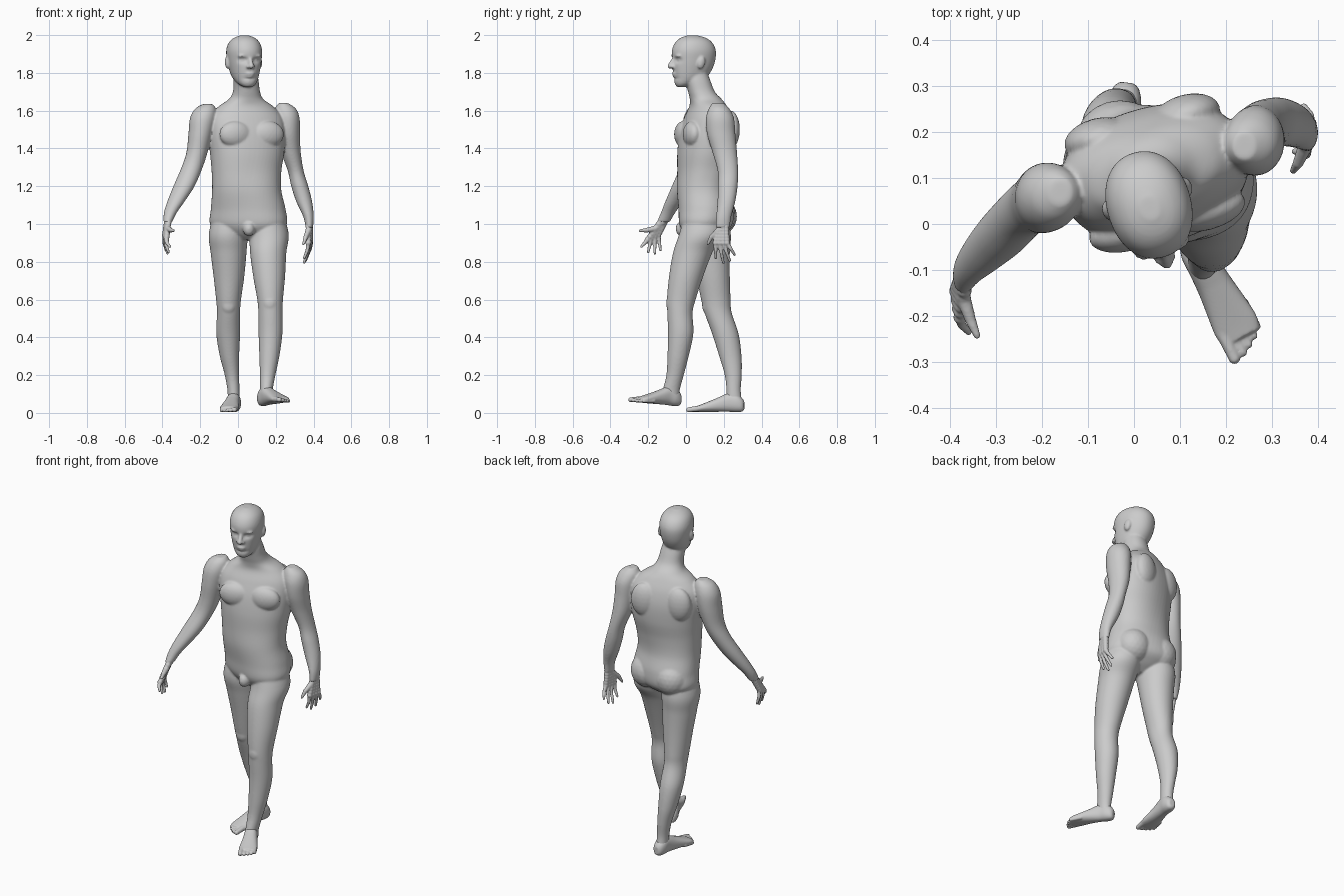
import bpy, bmesh
from math import sin, cos, pi, radians, exp, copysign
from mathutils import Matrix, Vector


def spline(a, b, c, d, t):
    return [0.5 * (2*q + (r - p)*t + (2*p - 5*q + 4*r - s)*t*t + (3*q - p - 3*r + s)*t**3)
            for p, q, r, s in zip(a, b, c, d)]


def loft(bm, secs, mat=Matrix(), power=2.0, seg=56, steps=6):
    """Closed skin through ellipses (along, cx, cy, rx, ry[, yaw])."""
    secs = [tuple(s) + (0,) * (6 - len(s)) for s in secs]
    dense = []
    for i in range(len(secs) - 1):
        q = [secs[max(i-1, 0)], secs[i], secs[i+1], secs[min(i+2, len(secs)-1)]]
        dense += [spline(*q, k / steps) for k in range(steps)]
    dense.append(secs[-1])
    rings, e = [], 2 / power
    for z, cx, cy, rx, ry, yaw in dense:
        ring, w = [], radians(yaw)
        for k in range(seg):
            c, s = cos(2*pi*k/seg), sin(2*pi*k/seg)
            x, y = rx * copysign(abs(c)**e, c), ry * copysign(abs(s)**e, s)
            p = Vector((cx + x*cos(w) - y*sin(w), cy + x*sin(w) + y*cos(w), z))
            ring.append(bm.verts.new(mat @ p))
        rings.append(ring)
    for a, b in zip(rings, rings[1:]):
        for k in range(seg):
            bm.faces.new((a[k], a[(k+1) % seg], b[(k+1) % seg], b[k]))
    bm.faces.new(rings[0])
    bm.faces.new(rings[-1])
    return [v for r in rings for v in r]


def ball(bm, pos, size, mat=Matrix(), rot=0, axis='X'):
    m = (mat @ Matrix.Translation(pos) @ Matrix.Rotation(radians(rot), 4, axis)
         @ Matrix.Diagonal((*size, 1)))
    bmesh.ops.create_icosphere(bm, subdivisions=3, radius=1, matrix=m)


def chain(bm, pts, r0, r1, mat=Matrix(), n=7):
    """Tapering limb made of overlapping beads."""
    total = (len(pts) - 1) * n
    for i in range(total + 1):
        j = min(i // n, len(pts) - 2)
        p = Vector(pts[j]).lerp(Vector(pts[j+1]), i / n - j)
        r = r0 + (r1 - r0) * i / total
        m = mat @ Matrix.Translation(p)
        bmesh.ops.create_icosphere(bm, subdivisions=2, radius=r, matrix=m)


def finish(bm, name, voxel, smooth):
    bmesh.ops.recalc_face_normals(bm, faces=bm.faces[:])
    me = bpy.data.meshes.new(name)
    bm.to_mesh(me)
    bm.free()
    ob = bpy.data.objects.new(name, me)
    bpy.context.collection.objects.link(ob)
    r = ob.modifiers.new("fuse", 'REMESH')
    r.mode, r.voxel_size, r.use_smooth_shade = 'VOXEL', voxel, True
    s = ob.modifiers.new("soften", 'SMOOTH')
    s.factor, s.iterations = 0.5, smooth


body = bmesh.new()
# torso and neck, shoulders twisted against the hips
loft(body, [(0.915, .055, .09, .06, .05, -15), (0.95, .055, .10, .15, .10, -15),
            (1.0, .055, .11, .205, .138, -14), (1.08, .054, .108, .198, .145, -9),
            (1.18, .046, .092, .183, .140, 0), (1.28, .045, .096, .185, .140, 9),
            (1.38, .048, .106, .198, .146, 14), (1.48, .045, .114, .208, .140, 15),
            (1.56, .043, .119, .200, .120, 15), (1.62, .042, .118, .150, .095, 15),
            (1.66, .043, .105, .092, .083, 15), (1.70, .045, .082, .071, .070, 15),
            (1.76, .042, .062, .066, .066, 15), (1.81, .038, .05, .06, .06, 15)], power=2.2)
chest = Matrix.Translation((.045, .11, 0)) @ Matrix.Rotation(radians(15), 4, 'Z')
for s in (-1, 1):
    ball(body, (s*.088, -.105, 1.475), (.088, .045, .070), chest)       # pectoral
    ball(body, (s*.10, .105, 1.50), (.075, .045, .10), chest)           # shoulder blade
    ball(body, (.055 + s*.085, .170 - s*.008, 1.04), (.098, .092, .10))  # buttock
ball(body, (.058, -.02, .975), (.032, .035, .04))

# legs: left steps forward, right trails
loft(body, [(1.08, .15, .09, .08, .09), (.95, .165, .08, .103, .115), (.85, .16, .036, .096, .104),
            (.72, .165, .0, .084, .09), (.60, .17, -.025, .068, .076), (.53, .172, -.032, .064, .067),
            (.42, .172, -.028, .063, .067), (.30, .166, -.042, .053, .056), (.20, .157, -.058, .041, .046),
            (.12, .15, -.078, .033, .045), (.07, .146, -.082, .032, .045)])
loft(body, [(1.08, -.04, .12, .08, .09), (.95, -.052, .122, .102, .115), (.85, -.05, .13, .095, .102),
            (.72, -.048, .144, .081, .088), (.60, -.05, .158, .066, .078), (.53, -.05, .17, .061, .072),
            (.42, -.052, .208, .063, .07), (.30, -.045, .235, .051, .059), (.20, -.032, .25, .038, .045),
            (.12, -.024, .252, .032, .038), (.06, -.022, .255, .032, .042)])
ball(body, (.17, -.075, .58), (.04, .03, .05))
ball(body, (-.05, .115, .57), (.04, .03, .05))

# arms: right swings forward, left hangs back
loft(body, [(1.635, -.16, .07, .025, .03), (1.61, -.172, .065, .055, .055), (1.56, -.185, .06, .069, .073),
            (1.48, -.198, .055, .064, .075), (1.38, -.217, .045, .056, .065), (1.30, -.243, .025, .056, .058),
            (1.20, -.286, -.02, .056, .055), (1.12, -.328, -.062, .046, .047), (1.06, -.358, -.095, .034, .038),
            (1.01, -.372, -.12, .023, .034)])
loft(body, [(1.64, .24, .17, .025, .03), (1.61, .252, .175, .055, .055), (1.56, .262, .18, .064, .074),
            (1.48, .268, .186, .060, .075), (1.38, .28, .205, .052, .065), (1.28, .306, .222, .042, .054),
            (1.20, .327, .221, .045, .052), (1.12, .35, .214, .042, .047), (1.04, .373, .2, .028, .04),
            (.98, .378, .194, .019, .037)])

# head, turned a little to its left
hm = Matrix.Translation((.035, .034, 0)) @ Matrix.Rotation(radians(17), 4, 'Z')
hv = loft(body, [(1.725, 0, -.06, .022, .022), (1.742, 0, -.045, .045, .050), (1.775, 0, -.014, .066, .086),
                 (1.82, 0, .0, .079, .106), (1.87, 0, .007, .088, .116), (1.92, 0, .008, .091, .117),
                 (1.96, 0, .007, .079, .099), (1.985, 0, .004, .054, .068), (1.999, 0, .0, .02, .025)],
          hm, 2.15, 80, 8)
inv = hm.inverted()
for v in hv:  # press in eye sockets and the line between the lips
    p = inv @ v.co
    if p.y < -.03:
        for x, z, rx, rz, d in ((-.036, 1.868, .02, .012, .02), (.036, 1.868, .02, .012, .02),
                                (0, 1.772, .03, .007, .008)):
            p.y += d * exp(-((p.x - x) / rx)**2 - ((p.z - z) / rz)**2)
        v.co = hm @ p
chain(body, [(0, -.103, 1.875), (0, -.124, 1.836)], .010, .0145, hm)    # nose
ball(body, (0, -.098, 1.795), (.026, .014, .008), hm)                   # upper lip
ball(body, (0, -.094, 1.781), (.023, .014, .008), hm)                   # lower lip
ball(body, (0, -.075, 1.748), (.026, .022, .020), hm)                   # chin
for s in (-1, 1):
    ball(body, (s*.013, -.111, 1.833), (.011, .014, .010), hm)          # nostril
    ball(body, (s*.034, -.087, 1.89), (.030, .018, .010), hm)           # brow
    ball(body, (s*.035, -.078, 1.867), (.015, .015, .010), hm)          # eye
    ball(body, (s*.089, .022, 1.855), (.013, .021, .034), hm, -12)      # ear
finish(body, "body", .006, 5)


# hands: wrist, palm centre, then fingertips from thumb to little finger
def hand(name, wrist, palm, fwd, tips):
    bm = bmesh.new()
    wrist, palm, fwd = Vector(wrist), Vector(palm), Vector(fwd).normalized()
    down = (palm - wrist).normalized()
    chain(bm, [wrist - down*.02, wrist + down*.03], .024, .021)
    for i, tip in enumerate(tips):
        tip = Vector(tip)
        if i == 0:
            root = palm - down*.035 + fwd*.022
            mid = root.lerp(tip, .5) + fwd*.010
            chain(bm, [root, mid, tip], .017, .008)
            continue
        k = palm + down*.03 + fwd*(.033 - .021*(i - 1))
        chain(bm, [wrist + fwd*(.012 - .008*(i - 1)), k], .018, .0155)
        mid = k.lerp(tip, .5) + Vector((copysign(.006, palm.x), 0, 0))
        chain(bm, [k, mid, tip], .0125, .0075)
    finish(bm, name, .004, 3)


hand("right_hand", (-.368, -.110, 1.035), (-.380, -.158, .955), (.15, -.9, -.38),
     [(-.342, -.243, .965), (-.360, -.236, .880), (-.368, -.200, .852), (-.374, -.165, .845), (-.382, -.135, .862)])
hand("left_hand", (.377, .197, 1.02), (.378, .190, .93), (-.2, -1, 0),
     [(.347, .116, .895), (.350, .158, .820), (.350, .198, .796), (.358, .232, .806), (.370, .257, .838)])


# feet: modelled pointing along -y from the heel, big toe on the inner side
def foot(name, heel, yaw, pitch, inner, length):
    bm = bmesh.new()
    m = (Matrix.Translation(heel) @ Matrix.Rotation(radians(yaw), 4, 'Z')
         @ Matrix.Rotation(radians(-pitch), 4, 'X') @ Matrix.Diagonal((inner, length / .3, 1, 1)))
    loft(bm, [(0, 0, .036, .015, .022), (.012, 0, .04, .028, .036), (.04, 0, .05, .036, .049),
              (.08, 0, .053, .036, .050), (.13, -.002, .042, .040, .039), (.18, -.003, .031, .046, .029),
              (.225, -.003, .022, .050, .020), (.255, -.002, .017, .044, .014)],
         m @ Matrix.Rotation(pi / 2, 4, 'X'), 2.3)
    for i, (x, end, r) in enumerate(((.032, .288, .0135), (.010, .284, .0105), (-.009, .274, .0098),
                                     (-.027, .262, .0095), (-.043, .246, .0095))):
        chain(bm, [(x*.92, -end + .06, r + .008), (x, -end, r)], r + .003, r, m)
    finish(bm, name, .004, 3)


foot("left_foot", (.122, -.032, .032), 27, 5, -1, .29)
foot("right_foot", (-.015, .308, .003), -7, 0, 1, .305)
